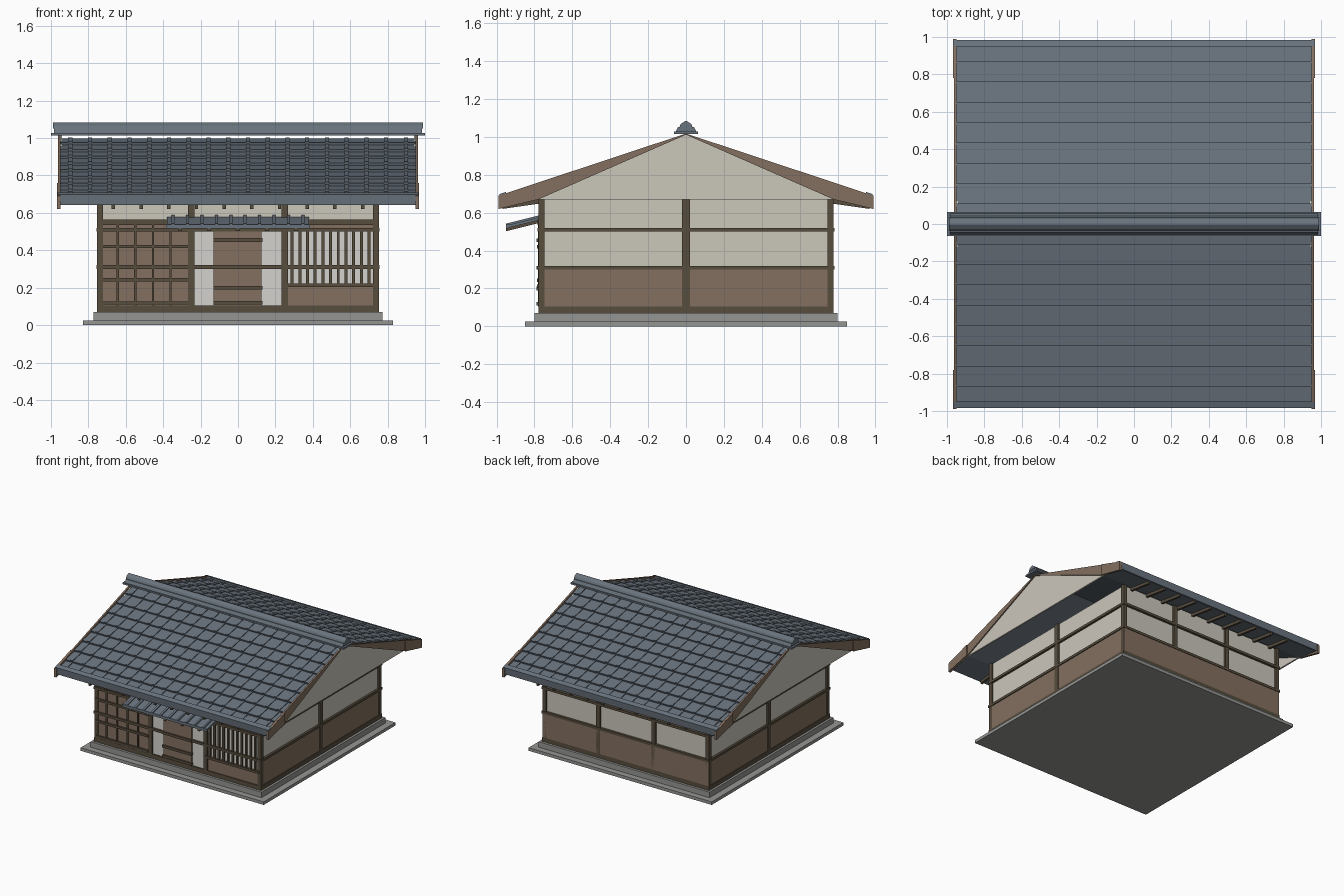
import bpy
import bmesh

default_cube = bpy.data.objects.get("Cube")
if default_cube:
    bpy.data.objects.remove(default_cube, do_unlink=True)


def make_material(name, colour):
    material = bpy.data.materials.new(name)
    material.use_nodes = True
    material.diffuse_color = (*colour, 1)
    shader = next(n for n in material.node_tree.nodes if n.type == "BSDF_PRINCIPLED")
    shader.inputs["Base Color"].default_value = (*colour, 1)
    return material


SLATE = make_material("slate grey", (.14, .17, .205))
PLASTER = make_material("warm plaster", (.6, .57, .5))
PAPER = make_material("white paper", (.66, .65, .61))
BOARD = make_material("brown boards", (.23, .16, .115))
TIMBER = make_material("dark timber", (.095, .075, .048))
STONE = make_material("grey stone", (.3, .3, .29))


def prism(bm, profile, left, right):
    """Extrude a (y, z) outline along x."""
    ends = [[bm.verts.new((x, y, z)) for y, z in profile] for x in (left, right)]
    count = len(profile)
    bm.faces.new(ends[0])
    bm.faces.new(reversed(ends[1]))
    for i in range(count):
        j = (i + 1) % count
        bm.faces.new((ends[0][j], ends[0][i], ends[1][i], ends[1][j]))


def box(bm, xs, ys, zs):
    (front, back), (low, high) = ys, zs
    prism(bm, [(front, low), (back, low), (back, high), (front, high)], *xs)


def slab(bm, half_x, half_y, zs):
    box(bm, (-half_x, half_x), (-half_y, half_y), zs)


def around(centre, width):
    return centre - width / 2, centre + width / 2


def finish(name, bm, material):
    bmesh.ops.recalc_face_normals(bm, faces=bm.faces)
    mesh = bpy.data.meshes.new(name)
    bm.to_mesh(mesh)
    bm.free()
    mesh.materials.append(material)
    obj = bpy.data.objects.new(name, mesh)
    bpy.context.collection.objects.link(obj)
    return obj


SIDES = (-1, 1)
SILL, SKIRT, WALL_TOP = .105, .3, .67
WALL_X, WALL_Y = .74, .765
FRONT = -WALL_Y

# Stepped stone base
bm = bmesh.new()
slab(bm, .828, .85, (0, .025))
slab(bm, .773, .8, (.025, .07))
finish("stone_base", bm, STONE)

# Plaster walls
bm = bmesh.new()
slab(bm, WALL_X, WALL_Y, (SILL, WALL_TOP))
finish("plaster_walls", bm, PLASTER)

# Board cladding on the sides and back, and on the front bays
bm = bmesh.new()
box(bm, (-.75, .75), (FRONT + .01, .78), (SILL, SKIRT))
finish("skirting_boards", bm, BOARD)

bm = bmesh.new()
front_skin = (FRONT - .008, FRONT + .02)
box(bm, (-WALL_X, -.25), front_skin, (SILL, .55))
box(bm, (.25, WALL_X), front_skin, (SILL, .21))
box(bm, (.25, WALL_X), front_skin, (.5, .55))
finish("front_boards", bm, BOARD)

# Timber frame
bm = bmesh.new()
slab(bm, .755, .78, (.07, SILL))
for low, high in ((SKIRT, .32), (.5, .52)):
    slab(bm, .757, .784, (low, high))
for x in SIDES:
    box(bm, around(x * .74, .03), (-.015 - .005, .02), (SILL, WALL_TOP))
    for y in SIDES:
        box(bm, around(x * .737, .032), around(y * .763, .034), (SILL, WALL_TOP))
        box(bm, around(x * .25, .036), around(y * .763, .034), (SILL, WALL_TOP))
box(bm, (-WALL_X, WALL_X), (-.783, FRONT), (.535, .565))
finish("timber_frame", bm, TIMBER)

# Left bay grid
bm = bmesh.new()
for i in range(4):
    box(bm, around(-.643 + i * .094, .012), (-.782, FRONT), (SILL, .535))
for z in (.118, .243, .42):
    box(bm, (-WALL_X, -.265), (-.786, FRONT), around(z, .018))
finish("left_bay_grid", bm, TIMBER)

# Entrance: pale side panels, sliding door and its bars
bm = bmesh.new()
box(bm, (-.235, .235), (FRONT - .004, FRONT + .01), (SILL, .5))
box(bm, (.26, .72), (FRONT - .004, FRONT + .01), (.215, .5))
finish("paper_panels", bm, PAPER)

bm = bmesh.new()
box(bm, (-.13, .125), (-.778, FRONT), (SILL, .5))
finish("sliding_door", bm, BOARD)

bm = bmesh.new()
for z in (.12, .2, .31, .455):
    box(bm, (-.132, .13), (-.79, FRONT), around(z, .02))
finish("door_bars", bm, TIMBER)

# Lattice window
bm = bmesh.new()
box(bm, (.25, WALL_X), (-.786, FRONT), (.203, .222))
for i in range(11):
    box(bm, around(.29 + i * .041, .016), (-.782, FRONT), (.215, .5))
finish("lattice_window", bm, TIMBER)

# Entrance canopy with ribs and brackets
CANOPY_BACK, CANOPY_EDGE = -.76, -.95


def canopy_height(y):
    return .58 + (y - CANOPY_BACK) * .25


def canopy_strip(bm, xs, bottom, top):
    ends = (CANOPY_BACK, CANOPY_EDGE)
    lower = [(y, canopy_height(y) + bottom) for y in ends]
    upper = [(y, canopy_height(y) + top) for y in reversed(ends)]
    prism(bm, lower + upper, *xs)


bm = bmesh.new()
canopy_strip(bm, (-.38, .38), -.015, 0)
for i in range(10):
    canopy_strip(bm, around((i - 4.5) * .077, .016), 0, .01)
box(bm, (-.385, .385), (CANOPY_EDGE, CANOPY_EDGE + .015), (.517, .538))
finish("canopy_tiles", bm, SLATE)

bm = bmesh.new()
for i in range(5):
    canopy_strip(bm, around((i - 2) * .155, .02), -.03, -.015)
finish("canopy_brackets", bm, TIMBER)

# Roof shell, tile courses and cover ribs
EAVE, RIDGE, PITCH = .98, 1.018, .332
COURSES, COLUMNS = 9, 18


def roof_height(y):
    return RIDGE - PITCH * y


bm = bmesh.new()
tiles = bmesh.new()
step = EAVE / COURSES
for s in SIDES:
    shell = [(0, RIDGE - .02), (EAVE - .01, roof_height(EAVE) - .02),
             (EAVE - .01, .642), (.78, WALL_TOP), (0, RIDGE - .025)]
    prism(bm, [(s * y, z) for y, z in shell], -.95, .95)
    # Eave band
    band = [(EAVE - .03, .71), (EAVE + .005, .698), (EAVE, .642), (EAVE - .03, .65)]
    prism(bm, [(s * y, z) for y, z in band], -.966, .966)
    for i in range(COURSES):
        top, low = i * step, (i + 1) * step
        for lift, lefts, width in (
                (.006, [-.95], 1.9),
                (0, [-.95 + (c + .4) * 1.9 / COLUMNS for c in range(COLUMNS)], .022)):
            course = [(top, roof_height(top) - .014 - lift),
                      (low, roof_height(low) - lift),
                      (low - .006, roof_height(low) - .022),
                      (top, roof_height(top) - .022)]
            for left in lefts:
                prism(tiles, [(s * y, z) for y, z in course], left, left + width)
finish("roof_shell", bm, SLATE)
finish("roof_tiles", tiles, SLATE)

# Gable infill and tapered bargeboards
gables, barges = bmesh.new(), bmesh.new()
for x in SIDES:
    prism(gables, [(-.785, WALL_TOP), (.785, WALL_TOP), (0, RIDGE - .005)], x * .94, x * .953)
    for s in SIDES:
        board = [(0, RIDGE), (.99, .69), (.99, .62), (.78, WALL_TOP), (0, RIDGE - .006)]
        prism(barges, [(s * y, z) for y, z in board], x * .949, x * .962)
        tail = [(.78, roof_height(.78)), (.99, .69), (.99, .62), (.78, WALL_TOP)]
        prism(barges, [(s * y, z) for y, z in tail], x * .949, x * .969)
finish("gable_infill", gables, PLASTER)
finish("bargeboards", barges, BOARD)

# Rafters under both eaves
bm = bmesh.new()
for s in SIDES:
    rafter = [(.76, .68), (.97, .645), (.97, .62), (.76, .65)]
    for i in range(10):
        centre = (i - 4.5) * .148
        prism(bm, [(s * y, z) for y, z in rafter], *around(centre, .018))
finish("rafters", bm, TIMBER)

# Ridge cap in two tiers
bm = bmesh.new()
for half_length, outline in (
        (1, [(.063, 1.015), (.063, 1.028)]),
        (.985, [(.055, 1.028), (.042, 1.052)]),
        (.99, [(.035, 1.052), (.028, 1.068), (.006, 1.083)])):
    mirrored = [(-y, z) for y, z in reversed(outline)]
    prism(bm, outline + mirrored, -half_length, half_length)
finish("ridge_cap", bm, SLATE)
